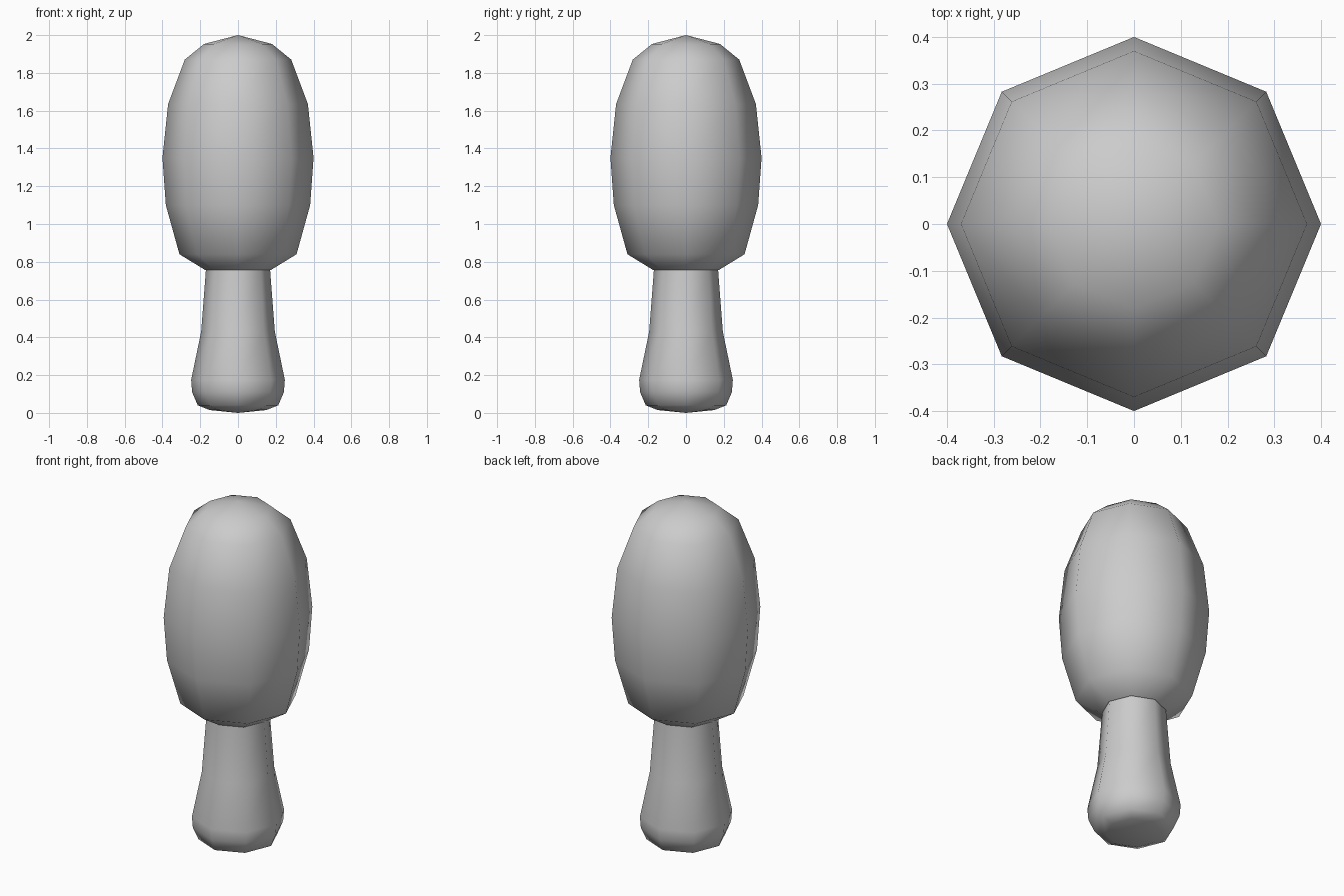
import bpy, bmesh
from math import cos, sin, pi

if "Cube" in bpy.data.objects:
    bpy.data.objects.remove(bpy.data.objects["Cube"])

SIDES = 8


def lathe(name, profile, cap_top=False, cap_bottom=False):
    """Revolve (radius, z) points, bottom to top; radius 0 makes a pole."""
    bm = bmesh.new()
    rings = []
    for r, z in profile:
        if r == 0:
            rings.append([bm.verts.new((0, 0, z))] * SIDES)
        else:
            rings.append([bm.verts.new((r * cos(2 * pi * i / SIDES),
                                        r * sin(2 * pi * i / SIDES), z))
                          for i in range(SIDES)])
    for lo, hi in zip(rings, rings[1:]):
        for i in range(SIDES):
            j = (i + 1) % SIDES
            corners = list(dict.fromkeys([lo[i], lo[j], hi[j], hi[i]]))
            bm.faces.new(corners).smooth = True
    if cap_top:
        bm.faces.new(rings[-1])
    if cap_bottom:
        bm.faces.new(rings[0][::-1])
    bmesh.ops.recalc_face_normals(bm, faces=bm.faces)
    # keep the hidden cap from affecting the smooth shading
    for e in bm.edges:
        if len({f.smooth for f in e.link_faces}) > 1:
            e.smooth = False
    mesh = bpy.data.meshes.new(name)
    bm.to_mesh(mesh)
    bm.free()
    obj = bpy.data.objects.new(name, mesh)
    bpy.context.collection.objects.link(obj)
    return obj


# Flared handle with a rounded, shallow base
lathe("handle", [(0, 0), (0.15, 0.015), (0.213, 0.04), (0.243, 0.11),
                 (0.248, 0.175), (0.195, 0.43), (0.17, 0.757)])

# Egg-shaped head sitting on the handle
lathe("head", [(0.175, 0.757), (0.31, 0.84), (0.382, 1.10), (0.40, 1.35),
               (0.37, 1.635), (0.282, 1.87), (0.18, 1.953), (0, 2.0)],
      cap_bottom=True)
